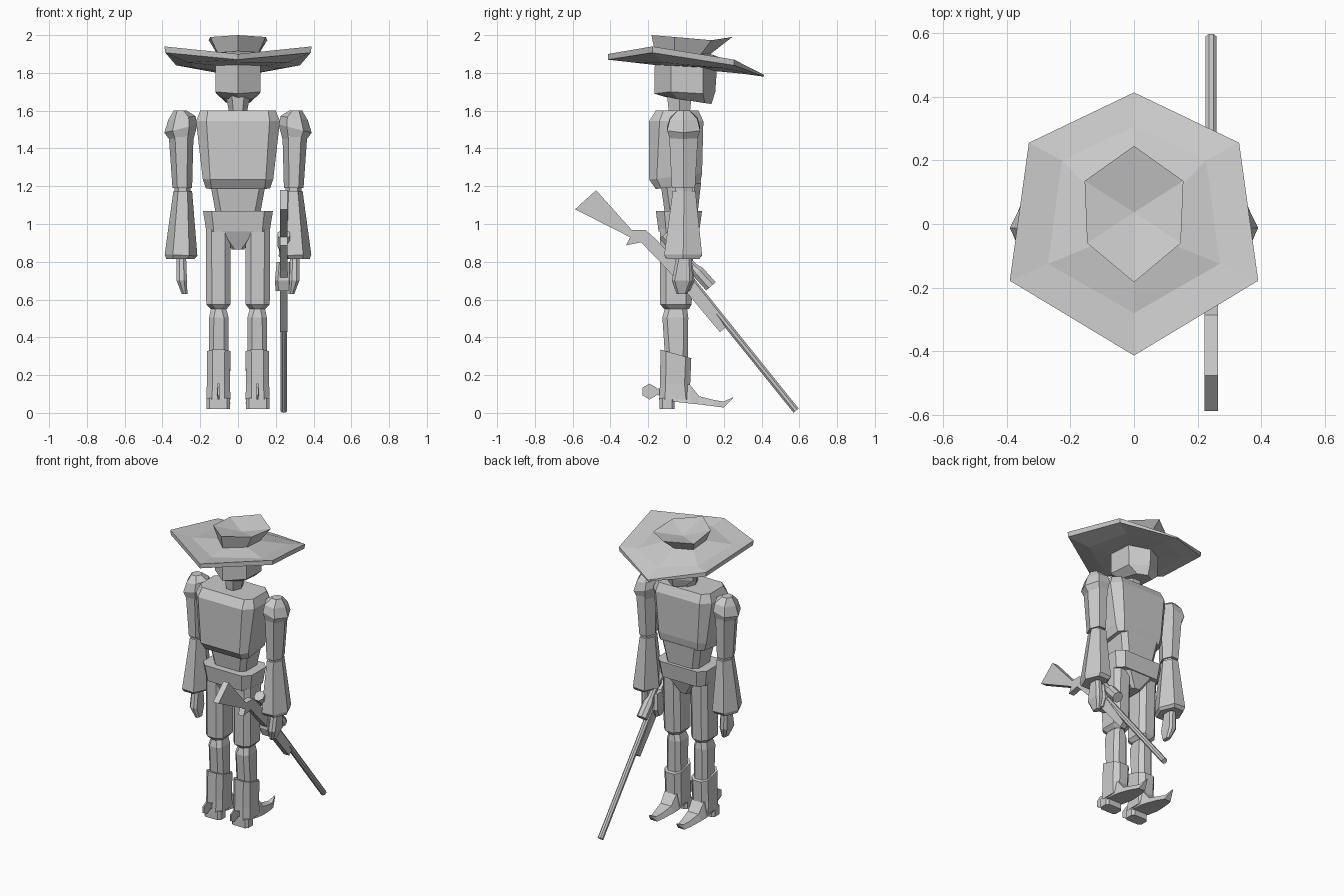
import bpy, bmesh, math
from mathutils import Vector

gray = bpy.data.materials.new("plain_gray")
gray.diffuse_color = (0.6, 0.6, 0.6, 1)


def make(name, verts, faces):
    bm = bmesh.new()
    vs = [bm.verts.new(v) for v in verts]
    for f in faces:
        bm.faces.new([vs[i] for i in f])
    bmesh.ops.recalc_face_normals(bm, faces=bm.faces)
    me = bpy.data.meshes.new(name)
    bm.to_mesh(me)
    bm.free()
    me.materials.append(gray)
    ob = bpy.data.objects.new(name, me)
    bpy.context.collection.objects.link(ob)
    return ob


def loft(name, rings):
    """Skin closed rings of equal length and cap both ends."""
    n, verts, faces = len(rings[0]), [p for r in rings for p in r], []
    for k in range(len(rings) - 1):
        for i in range(n):
            j = (i + 1) % n
            faces.append((k*n + i, k*n + j, k*n + n + j, k*n + n + i))
    faces += [tuple(range(n)), tuple(range(len(verts) - n, len(verts)))]
    return make(name, verts, faces)


def box_ring(x0, x1, y0, y1, z, c=0.03, tilt=0.0):
    """Rectangle with cut corners; tilt drops z along y."""
    pts = [(x0+c, y0), (x1-c, y0), (x1, y0+c), (x1, y1-c),
           (x1-c, y1), (x0+c, y1), (x0, y1-c), (x0, y0+c)]
    return [(x, y, z - tilt*(y - y0)) for x, y in pts]


def hex_ring(x0, x1, y0, y1, z, tilt=0.0):
    """Hexagon with corners at both x ends; tilt changes z along x."""
    cx, cy, rx, ry = (x0+x1)/2, (y0+y1)/2, (x1-x0)/2, (y1-y0)/2
    pts = [(1, 0), (.5, 1), (-.5, 1), (-1, 0), (-.5, -1), (.5, -1)]
    return [(cx+rx*u, cy+ry*v, z + tilt*u*rx) for u, v in pts]


def sym_hex(back, sb, sf, front):
    """Mirrored hexagon: back (y,z), side-back, side-front (x,y,z), front (y,z)."""
    return [(0, *back), sb, sf, (0, *front), (-sf[0], *sf[1:]), (-sb[0], *sb[1:])]


def flip(rings, s):
    return [[(s*p[0], p[1], p[2]) for p in r] for r in rings]


def tube(name, a, b, profile, n=8):
    """Stepped tube; profile is (fraction, radius)."""
    a, b = Vector(a), Vector(b)
    d = (b - a).normalized()
    u = Vector((1, 0, 0))
    v = d.cross(u)
    rings = []
    for t, r in profile:
        c = a.lerp(b, t)
        rings.append([tuple(c + r*(math.cos(w)*u + math.sin(w)*v))
                      for w in [2*math.pi*(i + .5)/n for i in range(n)]])
    return loft(name, rings)


def extrude_x(name, x0, x1, pts):
    return loft(name, [[(x, y, z) for y, z in pts] for x in (x0, x1)])


# Hat: underside, rim, upper brim, crown and dented crown top
loft("hat", [
    sym_hex((-.15, 1.84), (.13, -.08, 1.84), (.13, .1, 1.83), (.15, 1.81)),
    sym_hex((-.28, 1.855), (.265, -.125, 1.855), (.226, .2, 1.825), (.305, 1.795)),
    sym_hex((-.413, 1.87), (.385, -.178, 1.907), (.328, .255, 1.84), (.413, 1.78)),
    sym_hex((-.413, 1.90), (.39, -.178, 1.94), (.33, .255, 1.87), (.413, 1.79)),
    sym_hex((-.28, 1.895), (.27, -.125, 1.90), (.226, .2, 1.865), (.305, 1.835)),
    sym_hex((-.165, 1.915), (.11, -.06, 1.91), (.11, .08, 1.90), (.13, 1.90)),
    sym_hex((-.183, 2.0), (.147, -.06, 1.99), (.155, .135, 1.973), (.245, 1.99)),
    sym_hex((.034, 1.95), (.002, .036, 1.95), (.002, .038, 1.95), (.04, 1.95))])

# Head and neck
loft("head", [
    sym_hex((-.165, 1.86), (.12, -.08, 1.86), (.12, .09, 1.85), (.165, 1.84)),
    sym_hex((-.168, 1.69), (.12, -.08, 1.70), (.115, .09, 1.69), (.155, 1.70)),
    sym_hex((-.10, 1.67), (.075, -.04, 1.662), (.06, .10, 1.64), (.135, 1.635))])
loft("neck", [hex_ring(-.045, .045, -.09, .02, 1.58),
              hex_ring(-.065, .065, -.10, .03, 1.68)])

# Torso, waist and hips
loft("torso", [box_ring(-x, x, a, b, z, c, t) for x, a, b, z, c, t in [
    (.17, -.16, .075, 1.185, .03, -.12), (.187, -.195, .085, 1.235, .04, -.12),
    (.222, -.195, .092, 1.545, .055, 0), (.2, -.16, .065, 1.60, .04, 0)]])
loft("waist", [box_ring(-.115, .115, -.11, .06, 1.04),
               box_ring(-.148, .148, -.135, .08, 1.22)])
loft("hip_belt", [box_ring(-.168, .168, -.145, .07, .96, .04),
                  box_ring(-.185, .185, -.16, .085, 1.07, .045)])
loft("crotch", [box_ring(-.032, .032, -.10, .03, .865, .015),
                box_ring(-.115, .115, -.14, .065, .965)])

for s, side in ((-1, "left"), (1, "right")):
    # Arm: shoulder cap, upper arm, elbow, flared sleeve
    loft(side + "_shoulder", flip([hex_ring(*r) for r in [
        (.235, .365, -.085, .06, 1.45, 0), (.215, .39, -.10, .075, 1.505, -.25),
        (.225, .37, -.085, .06, 1.56, -.15), (.27, .34, -.045, .02, 1.60, 0)]], s))
    loft(side + "_upper_arm", flip([hex_ring(.243, .347, -.075, .048, 1.19),
                                    hex_ring(.235, .368, -.09, .065, 1.49)], s))
    loft(side + "_elbow", flip([hex_ring(.252, .336, -.055, .035, z)
                                for z in (1.15, 1.20)], s))
    loft(side + "_sleeve", flip([hex_ring(.232, .38, -.10, .07, .815),
                                 hex_ring(.215, .388, -.115, .085, .835, .05),
                                 hex_ring(.243, .342, -.07, .05, 1.175)], s))
    # Hand
    loft(side + "_hand", flip([box_ring(.268, .298, -.05, .005, .63, .01),
                               box_ring(.27, .325, -.075, .035, .70, .015),
                               box_ring(.275, .325, -.05, .03, .83, .015)], s))
    # Leg: thigh, shin, boot
    loft(side + "_thigh", flip([box_ring(*r) for r in [
        (.06, .145, -.115, .015, .55), (.04, .168, -.137, .03, .575),
        (.04, .17, -.137, .04, .97)]], s))
    loft(side + "_shin", flip([box_ring(*r, .025) for r in [
        (.05, .155, -.11, .01, .28), (.05, .153, -.125, .012, .505),
        (.065, .142, -.11, .005, .56)]], s))
    loft(side + "_boot_shaft", flip([box_ring(.04, .168, -.142, .03, .07),
                                     box_ring(.042, .165, -.138, .022, .15),
                                     box_ring(.04, .165, -.135, .028, .335, .03, .28)], s))
    loft(side + "_boot_heel", flip([box_ring(.042, .166, -.14, -.06, z, .015)
                                    for z in (.02, .08)], s))
    loft(side + "_boot_foot", flip([
        [(.104-w, y, a), (.104+w, y, a), (.104+w*.7, y, b), (.104-w*.7, y, b)]
        for y, w, a, b in [(-.07, .058, .06, .15), (.02, .064, .05, .15),
                           (.07, .058, .045, .088), (.15, .042, .035, .068),
                           (.2, .025, .028, .06), (.25, .003, .078, .083)]], s))
    # Spur: bracket and wheel
    extrude_x(side + "_spur_bracket", s*.098, s*.11,
              [(-.18, .10), (-.13, .09), (-.13, .13), (-.18, .125)])
    extrude_x(side + "_spur_wheel", s*.099, s*.109,
              [(-.193 + .042*math.sin(k*math.pi/3), .113 + .042*math.cos(k*math.pi/3))
               for k in range(6)])

# Fingers wrapped around the rifle
loft("gripping_fingers", [box_ring(.2, .285, -.045, .02, .645, .015),
                          box_ring(.195, .285, -.065, .045, .70, .015),
                          box_ring(.205, .285, -.05, .03, .80, .015)])

# Rifle: stock and body, barrel, scope
extrude_x("rifle_stock", .222, .263, [
    (-.587, 1.078), (-.476, 1.179), (-.286, .967), (-.212, .967), (-.159, .919),
    (.02, .73), (.21, .453), (.18, .427), (-.095, .755), (-.238, .903),
    (-.317, .887), (-.296, .93)])
tube("rifle_barrel", (.242, .03, .70), (.242, .583, .012), [(0, .019), (1, .019)])
tube("rifle_scope", (.242, -.115, .945), (.242, .132, .67),
     [(0, .036), (.2, .036), (.3, .022), (.62, .022), (.72, .036), (1, .036)])
